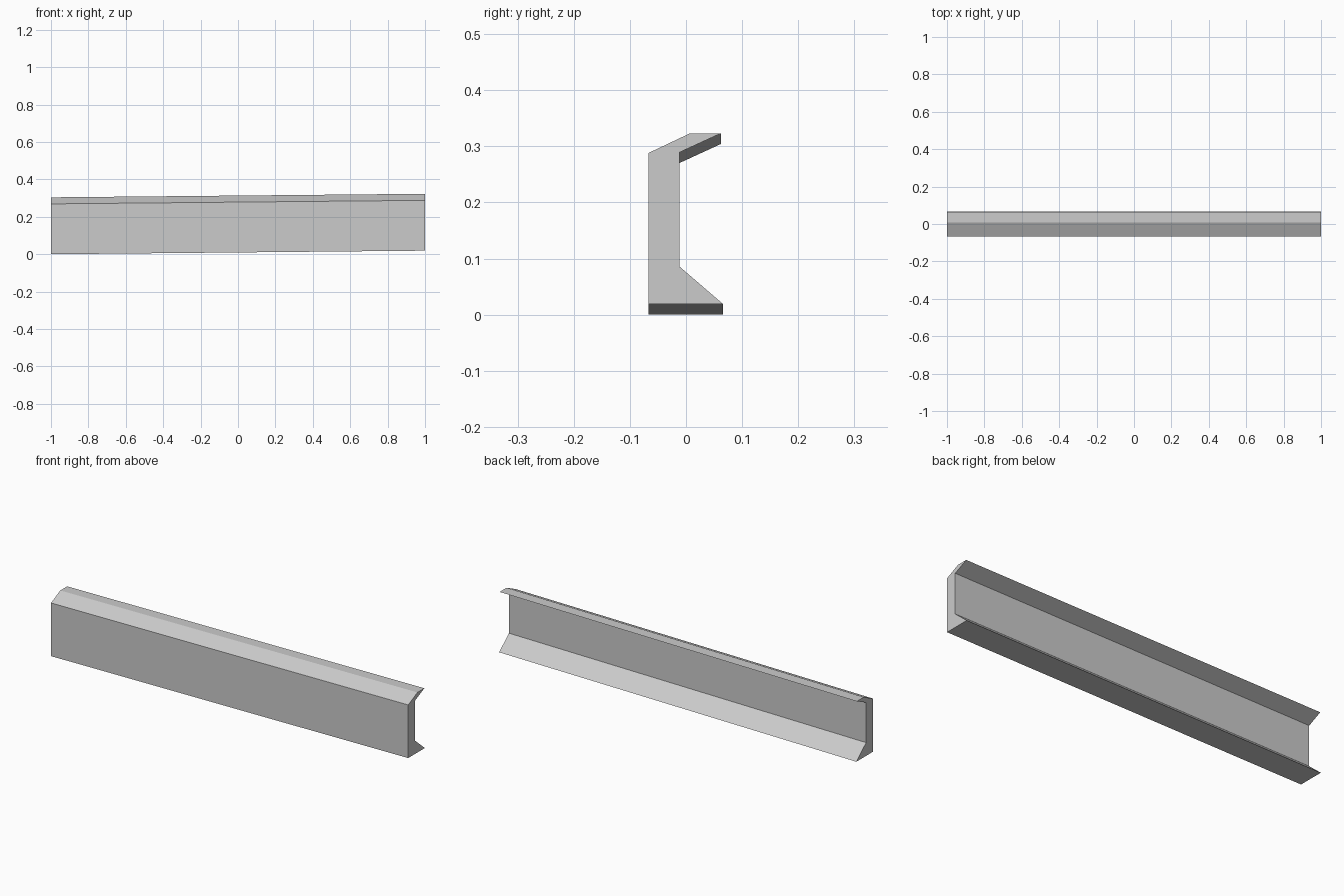
import bpy
import bmesh

cube = bpy.data.objects.get("Cube")
if cube:
    bpy.data.objects.remove(cube, do_unlink=True)

# Single plain grey for the whole beam
grey = bpy.data.materials.new("light_grey")
grey.use_nodes = True
colour = (0.6, 0.6, 0.6, 1)
grey.diffuse_color = colour
grey.node_tree.nodes["Principled BSDF"].inputs["Base Color"].default_value = colour

# Channel cross-section (y, z): sloping foot, upright web, angled top lip
profile = [
    (-0.067, 0), (0.066, 0), (-0.012, 0.067), (-0.012, 0.27),
    (0.062, 0.304), (0.007, 0.304), (-0.067, 0.269),
]
half_length = 1.0
rise = 0.019  # climb from the right end to the left end

# Extrude the section along a slightly rising line, keeping upright ends
bm = bmesh.new()
section = bm.faces.new([bm.verts.new((-half_length, y, z)) for y, z in profile])
extruded = bmesh.ops.extrude_face_region(bm, geom=[section], use_keep_orig=True)
end_verts = [v for v in extruded["geom"] if isinstance(v, bmesh.types.BMVert)]
bmesh.ops.translate(bm, verts=end_verts, vec=(2 * half_length, 0, rise))
bmesh.ops.recalc_face_normals(bm, faces=bm.faces[:])

mesh = bpy.data.meshes.new("channel_beam")
bm.to_mesh(mesh)
bm.free()
mesh.materials.append(grey)
beam = bpy.data.objects.new("channel_beam", mesh)
bpy.context.collection.objects.link(beam)
